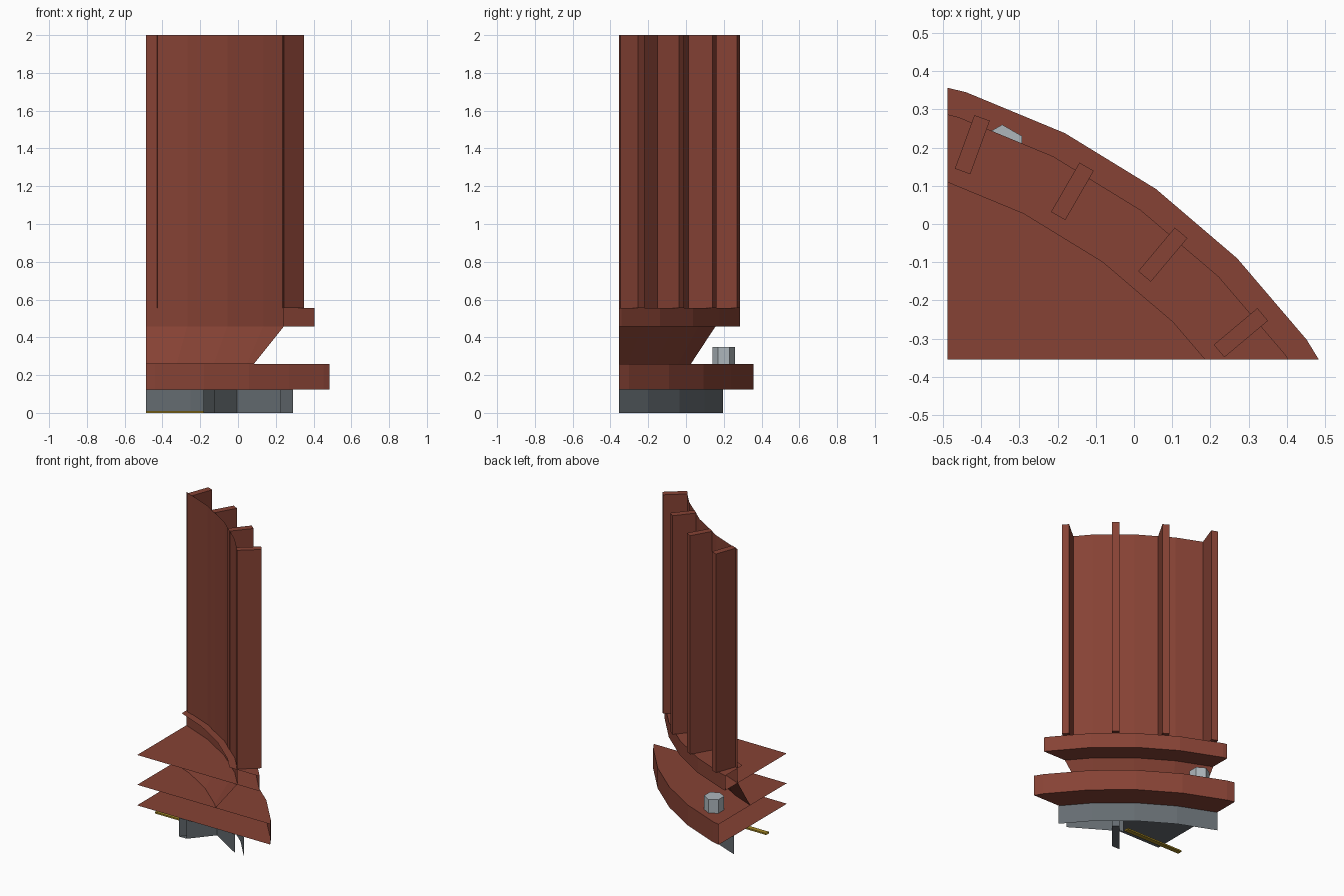
import bpy, bmesh, math
from mathutils import Vector, Matrix

if "Cube" in bpy.data.objects:
    bpy.data.objects.remove(bpy.data.objects["Cube"])

CX, CY = -0.99, -1.35          # axis of the full round tower
XCUT, YCUT = -0.488, -0.355    # the model is a corner slice of it
SIDES = 40


def material(name, rgb):
    m = bpy.data.materials.new(name)
    m.diffuse_color = (*rgb, 1)
    m.use_nodes = True
    m.node_tree.nodes["Principled BSDF"].inputs["Base Color"].default_value = m.diffuse_color
    return m


RED = material("rust_red", (0.24, 0.055, 0.035))
STEEL = material("dark_steel", (0.13, 0.15, 0.165))
BOLT = material("light_steel", (0.42, 0.47, 0.5))
GOLD = material("gold", (0.38, 0.25, 0.02))


def finish(name, bm, mat):
    """Clip to the slice and make an object."""
    for co, no in (((XCUT, 0, 0), (-1, 0, 0)), ((0, YCUT, 0), (0, -1, 0))):
        geom = bm.verts[:] + bm.edges[:] + bm.faces[:]
        bmesh.ops.bisect_plane(bm, geom=geom, plane_co=co, plane_no=no, clear_outer=True)
    me = bpy.data.meshes.new(name)
    bm.to_mesh(me)
    bm.free()
    me.materials.append(mat)
    ob = bpy.data.objects.new(name, me)
    bpy.context.collection.objects.link(ob)
    return ob


def revolve(name, profile, mat):
    """Sweep an (r, z) profile round the tower axis; r = 0 makes a disc."""
    bm = bmesh.new()
    rings = []
    for r, z in profile:
        if r == 0:
            rings.append([bm.verts.new((CX, CY, z))] * SIDES)
        else:
            rings.append([bm.verts.new((CX + r * math.cos(2 * math.pi * i / SIDES),
                                        CY + r * math.sin(2 * math.pi * i / SIDES), z))
                          for i in range(SIDES)])
    for a, b in zip(rings, rings[1:]):
        for i in range(SIDES):
            j = (i + 1) % SIDES
            quad = list(dict.fromkeys((a[i], a[j], b[j], b[i])))
            bm.faces.new(quad)
    return finish(name, bm, mat)


def radial_box(name, angle, r0, r1, width, z0, z1, mat):
    bm = bmesh.new()
    m = (Matrix.Translation((CX, CY, 0)) @ Matrix.Rotation(math.radians(angle), 4, 'Z')
         @ Matrix.Translation(((r0 + r1) / 2, 0, (z0 + z1) / 2))
         @ Matrix.Diagonal((r1 - r0, width, z1 - z0, 1)))
    bmesh.ops.create_cube(bm, size=1, matrix=m)
    return finish(name, bm, mat)


# lower flange, conical neck, upper flange and thin shell wall
revolve("lower_flange", [(0, 0.125), (1.782, 0.125), (1.782, 0.26), (0, 0.26)], RED)
revolve("conical_neck", [(1.468, 0.26), (1.588, 0.457)], RED)
revolve("upper_flange", [(0, 0.457), (1.714, 0.457), (1.714, 0.555), (1.545, 0.555)], RED)
revolve("shell_wall", [(1.59, 0.457), (1.59, 2.0)], RED)

# vertical fins round the shell
for k, ang in enumerate((40, 50, 60, 70)):
    radial_box(f"fin_{k + 1}", ang, 1.583, 1.732, 0.043, 0.555, 2.0, RED)

# steel base: outer skirt with top, spoke and inner panel
revolve("base_skirt", [(1.625, 0), (1.625, 0.124), (0, 0.124)], STEEL)
radial_box("base_spoke", 50, 1.2, 1.56, 0.043, 0, 0.123, STEEL)

bm = bmesh.new()
pts = [(0.228, -0.355), (-0.066, -0.175)]
quad = [bm.verts.new((x, y, 0)) for x, y in pts] + \
       [bm.verts.new((x, y, 0.123)) for x, y in reversed(pts)]
bm.faces.new(quad)
finish("base_inner_panel", bm, STEEL)

# gold strip under the base
bm = bmesh.new()
bmesh.ops.create_cube(bm, size=1, matrix=Matrix.Translation((-0.28, -0.155, 0.005))
                      @ Matrix.Diagonal((0.42, 0.03, 0.01, 1)))
finish("gold_strip", bm, GOLD)

# hexagonal bolt on the lower flange
bm = bmesh.new()
bmesh.ops.create_cone(bm, cap_ends=True, segments=6, radius1=0.06, radius2=0.06, depth=0.09,
                      matrix=Matrix.Translation((-0.345, 0.2, 0.305)))
finish("hex_bolt", bm, BOLT)
